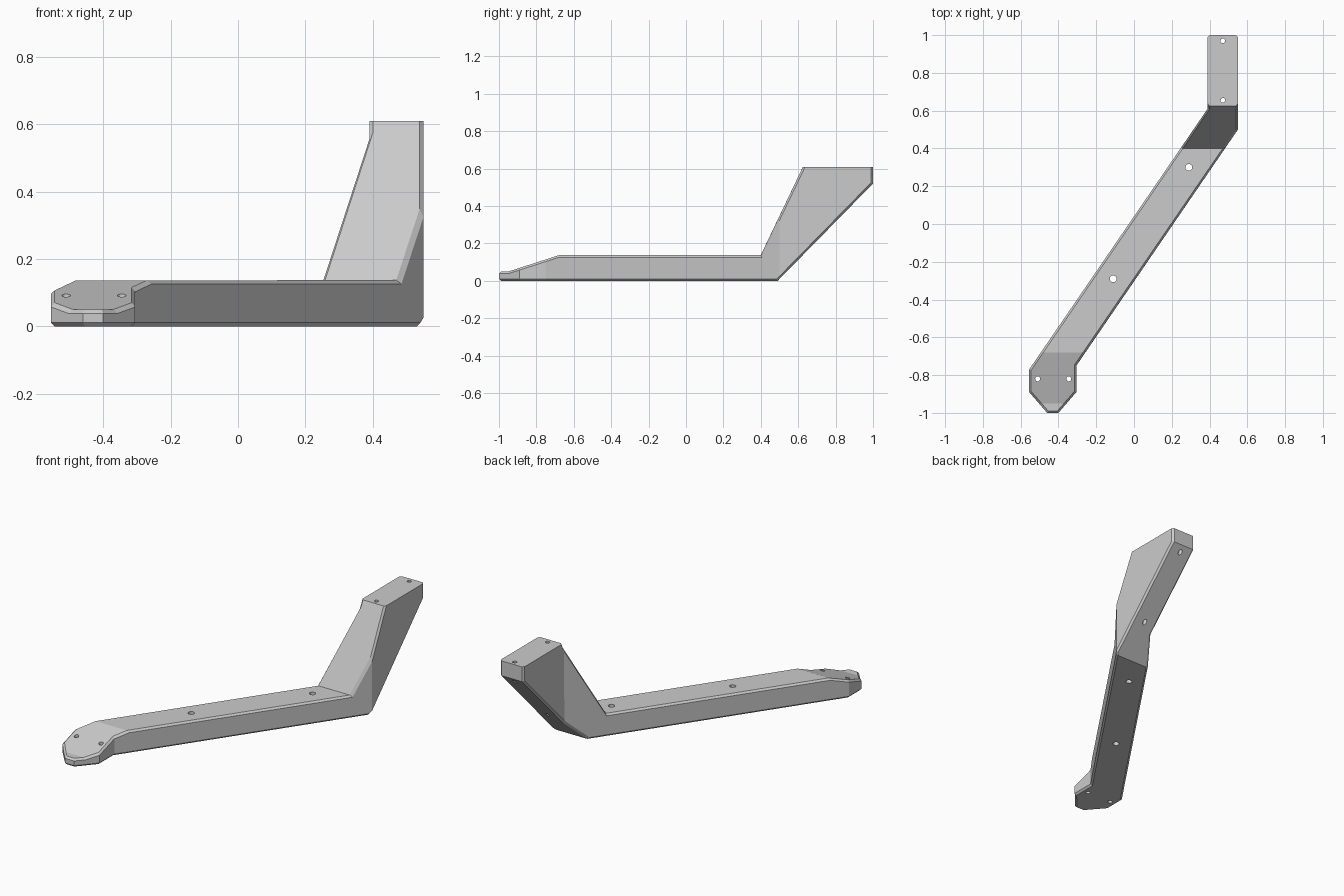
import bpy
import bmesh
from mathutils import Vector

cube = bpy.data.objects.get("Cube")
if cube:
    bpy.data.objects.remove(cube, do_unlink=True)

grey = bpy.data.materials.new("light grey")
grey.use_nodes = True
color = (0.6, 0.6, 0.6, 1)
grey.diffuse_color = color
grey.node_tree.nodes["Principled BSDF"].inputs["Base Color"].default_value = color

CHAMFER = 0.011
TOP = 0.61


def prism(name, points, sweep):
    """Closed solid made by sweeping a flat polygon along a vector."""
    bm = bmesh.new()
    face = bm.faces.new([bm.verts.new(p) for p in points])
    ext = bmesh.ops.extrude_face_region(bm, geom=[face], use_keep_orig=True)
    moved = [v for v in ext["geom"] if isinstance(v, bmesh.types.BMVert)]
    bmesh.ops.translate(bm, verts=moved, vec=Vector(sweep))
    bmesh.ops.recalc_face_normals(bm, faces=bm.faces[:])
    mesh = bpy.data.meshes.new(name)
    bm.to_mesh(mesh)
    bm.free()
    mesh.materials.append(grey)
    obj = bpy.data.objects.new(name, mesh)
    bpy.context.collection.objects.link(obj)
    return obj


def combine(target, cutter, operation):
    """Apply a boolean and discard the cutter."""
    mod = target.modifiers.new("cut", "BOOLEAN")
    mod.operation = operation
    mod.solver = "EXACT"
    mod.object = cutter
    bpy.context.view_layer.objects.active = target
    bpy.ops.object.modifier_apply(modifier=mod.name)
    bpy.data.objects.remove(cutter, do_unlink=True)


# Arm: plan outline crossed with the side profile
outline = [(0.39, 1), (0.55, 1), (0.55, 0.5), (-0.305, -0.75), (-0.305, -0.89),
           (-0.4, -1), (-0.46, -1), (-0.555, -0.89), (-0.555, -0.77), (0.39, 0.61)]
profile = [(-1.1, 0), (0.49, 0), (1.088, TOP), (0.625, TOP), (0.4, 0.137),
           (-0.68, 0.137), (-0.95, 0.05), (-1.1, 0.05)]
arm = prism("bracket_arm", [(x, y, -0.1) for x, y in outline], (0, 0, 0.9))
side = prism("side_profile", [(-0.8, y, z) for y, z in profile], (1.6, 0, 0))
combine(arm, side, "INTERSECT")

# Chamfer the rims, leaving the mounting plate's top sharp
bm = bmesh.new()
bm.from_mesh(arm.data)
bmesh.ops.remove_doubles(bm, verts=bm.verts[:], dist=0.0005)
bmesh.ops.dissolve_limit(bm, angle_limit=0.01, verts=bm.verts[:], edges=bm.edges[:])
bm.normal_update()
rims = []
for e in bm.edges:
    if len(e.link_faces) != 2:
        continue
    walls = [abs(f.normal.z) < 0.02 for f in e.link_faces]
    at_top = all(v.co.z > TOP - 0.005 for v in e.verts)
    at_back = all(v.co.y > 0.99 for v in e.verts)
    upright = abs(e.verts[0].co.x - e.verts[1].co.x) < 0.001
    if at_back:
        if upright:
            rims.append(e)
    elif walls[0] != walls[1] and not at_top:
        rims.append(e)
bmesh.ops.bevel(bm, geom=rims, offset=CHAMFER, offset_type="OFFSET", segments=1,
                profile=0.5, affect="EDGES", clamp_overlap=False)
bmesh.ops.recalc_face_normals(bm, faces=bm.faces[:])
bm.to_mesh(arm.data)
bm.free()

# Screw holes drilled straight through
holes = [(-0.51, -0.82, 0.013), (-0.345, -0.82, 0.013), (-0.11, -0.29, 0.018),
         (0.29, 0.3, 0.018), (0.47, 0.655, 0.012), (0.47, 0.97, 0.012)]
for x, y, r in holes:
    bpy.ops.mesh.primitive_cylinder_add(vertices=24, radius=r, depth=2, location=(x, y, 0.3))
    drill = bpy.context.object
    drill.data.materials.append(grey)
    combine(arm, drill, "DIFFERENCE")

for poly in arm.data.polygons:
    poly.use_smooth = False
    poly.material_index = 0
